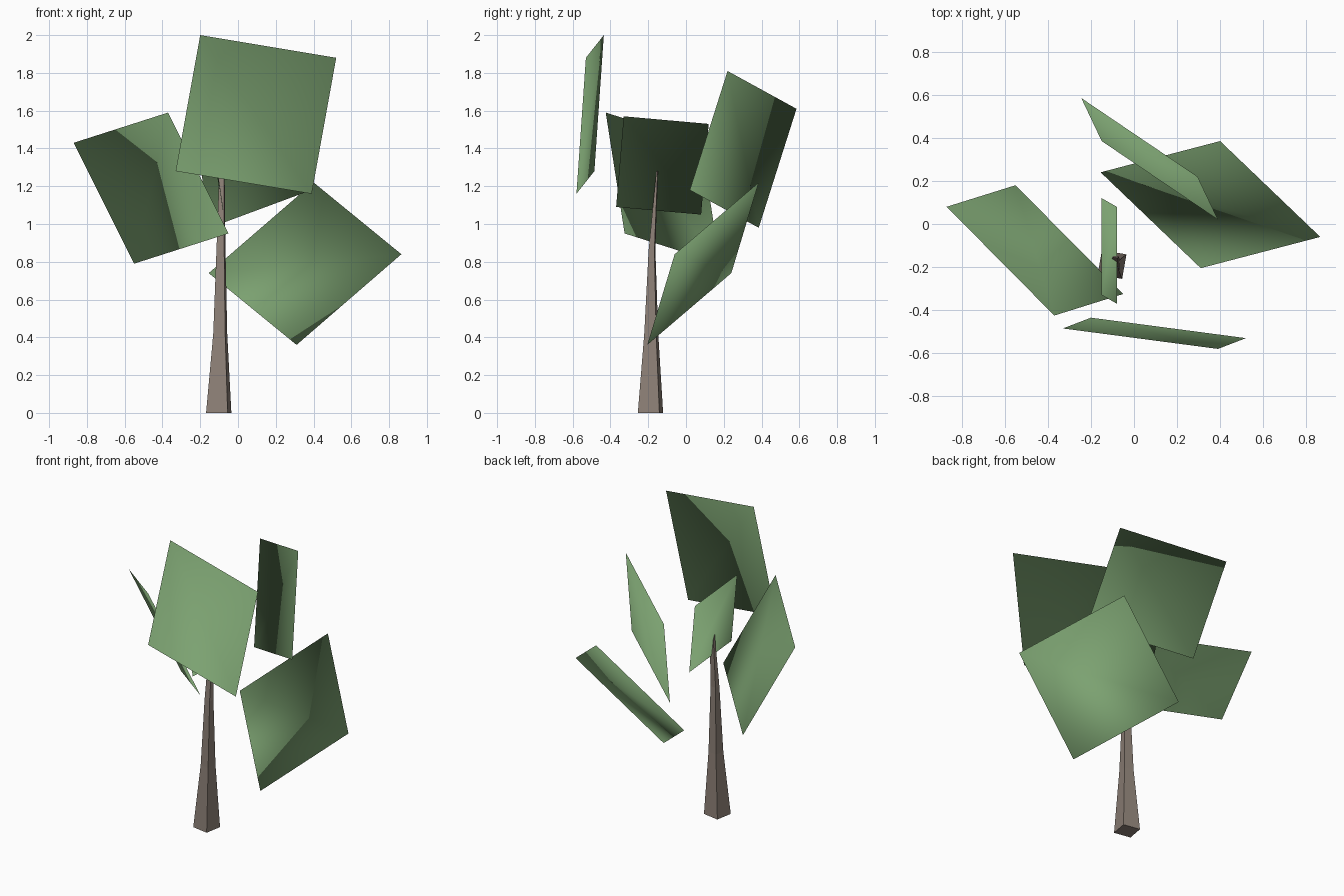
import bpy
from math import cos, sin, atan2, pi
from mathutils import Vector

cube = bpy.data.objects.get("Cube")
if cube:
    bpy.data.objects.remove(cube, do_unlink=True)


def make_material(name, rgb):
    mat = bpy.data.materials.new(name)
    mat.use_nodes = True
    mat.diffuse_color = (*rgb, 1)
    bsdf = next(n for n in mat.node_tree.nodes if n.type == 'BSDF_PRINCIPLED')
    bsdf.inputs["Base Color"].default_value = (*rgb, 1)
    bsdf.inputs["Roughness"].default_value = 0.9
    return mat


def make_object(name, verts, faces, mat):
    mesh = bpy.data.meshes.new(name)
    mesh.from_pydata([tuple(v) for v in verts], [], faces)
    mesh.materials.append(mat)
    mesh.update()
    obj = bpy.data.objects.new(name, mesh)
    bpy.context.scene.collection.objects.link(obj)
    return obj


bark = make_material("bark_brown", (0.27, 0.22, 0.185))
foliage = make_material("leaf_green", (0.20, 0.36, 0.165))

# Trunk: four-sided, slightly twisted and leaning taper
# (centre, half width in x, half width in y)
rings = [
    ((-0.102, -0.188, 0), 0.067, 0.067),
    ((-0.094, -0.184, 0.42), 0.037, 0.037),
    ((-0.090, -0.180, 0.86), 0.024, 0.018),
    ((-0.085, -0.153, 1.28), 0.014, 0.004),
]
turn = atan2(-0.067, 0.047)
verts, faces = [], []
for centre, rx, ry in rings:
    for i in range(4):
        a = turn + i * pi / 2
        verts.append(Vector(centre) + Vector((cos(a) * rx, sin(a) * ry, 0)) * 1.22)
for r in range(len(rings) - 1):
    for i in range(4):
        j = (i + 1) % 4
        faces.append((4 * r + i, 4 * r + j, 4 * r + 4 + j, 4 * r + 4 + i))
faces.append((3, 2, 1, 0))
top = 4 * (len(rings) - 1)
faces.append(tuple(range(top, top + 4)))
make_object("trunk", verts, faces, bark)

# Foliage cards: parallelograms whose normals fan out from the crown's heart
heart = Vector((-0.08, -0.16, 0.75))


def leaf_card(name, a, b, c):
    a, b, c = Vector(a), Vector(b), Vector(c)
    corners = [a, b, c, a + c - b]
    face_normal = (b - a).cross(c - b)
    if face_normal.dot((a + c) / 2 - heart) < 0:
        corners = [corners[i] for i in (0, 3, 2, 1)]
    obj = make_object(name, corners, [(0, 1, 2), (0, 2, 3)], foliage)
    for poly in obj.data.polygons:
        poly.use_smooth = True
    obj.data.normals_split_custom_set_from_vertices(
        [(v - heart).normalized() for v in corners])


leaf_card("front_leaf", (-0.20, -0.435, 2.0), (0.52, -0.53, 1.88), (0.39, -0.58, 1.16))
leaf_card("left_leaf", (-0.37, -0.425, 1.59), (-0.05, -0.325, 0.95), (-0.55, 0.18, 0.79))
leaf_card("lower_right_leaf", (0.865, -0.06, 0.84), (0.40, 0.385, 1.22), (-0.155, 0.24, 0.74))
leaf_card("back_leaf", (0.295, 0.22, 1.81), (-0.245, 0.585, 1.61), (-0.15, 0.385, 0.98))
leaf_card("centre_leaf", (-0.15, -0.33, 1.57), (-0.15, 0.12, 1.53), (-0.08, 0.08, 1.05))
